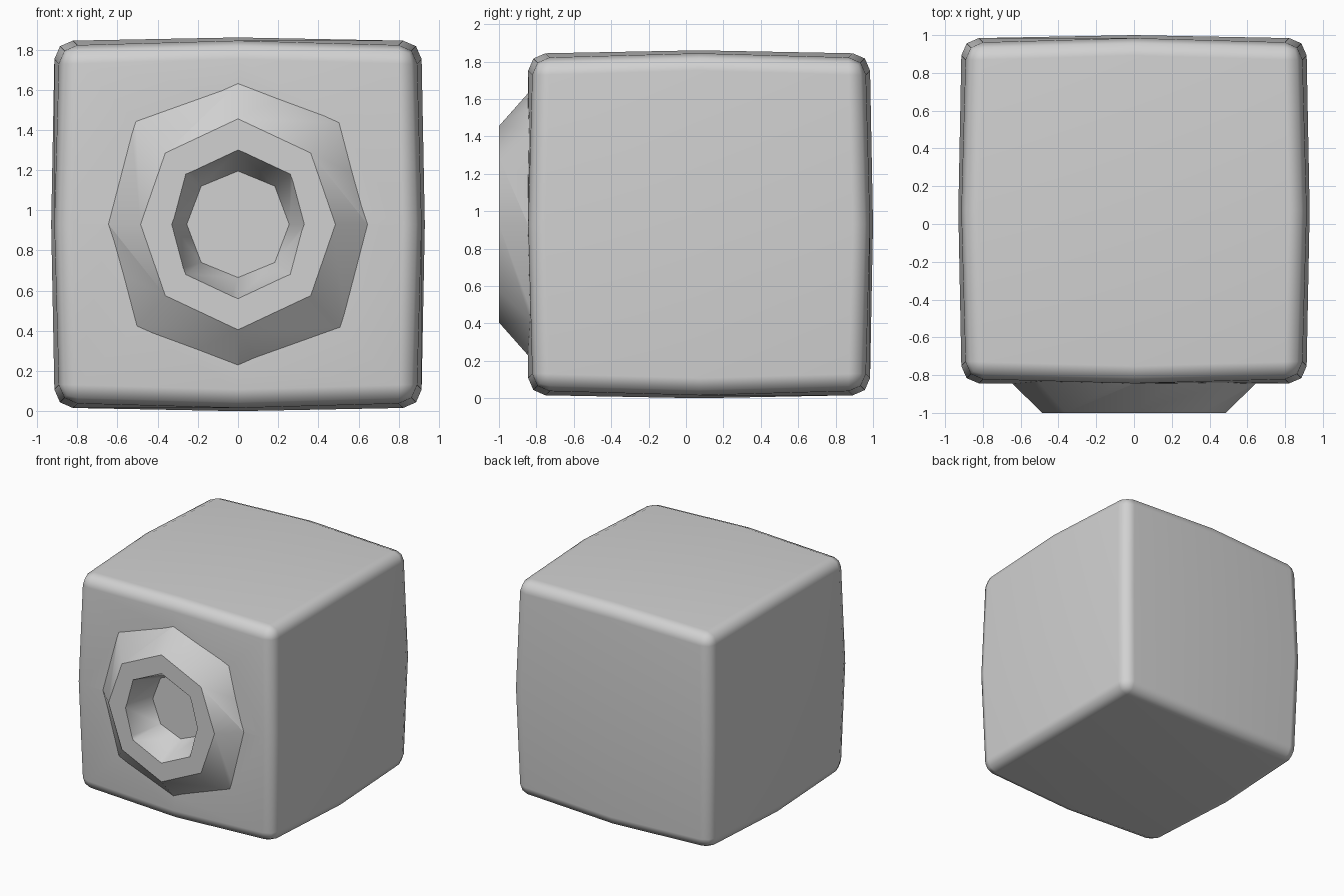
import bpy
import bmesh
from mathutils import Vector

old = bpy.data.objects.get("Cube")
if old:
    bpy.data.objects.remove(old, do_unlink=True)

CENTRE = Vector((0, 0.07, 0.93))

grey = bpy.data.materials.new("plain_grey")
grey.use_nodes = True
grey.diffuse_color = (0.64, 0.64, 0.64, 1)
grey.node_tree.nodes["Principled BSDF"].inputs["Base Color"].default_value = grey.diffuse_color


def make_object(name, bm):
    bmesh.ops.recalc_face_normals(bm, faces=bm.faces)
    mesh = bpy.data.meshes.new(name)
    bm.to_mesh(mesh)
    bm.free()
    mesh.materials.append(grey)
    obj = bpy.data.objects.new(name, mesh)
    bpy.context.collection.objects.link(obj)
    return obj


def octagon(y, side, diag_x, diag_z, top):
    """Eight points around the front axis, mirrored in x and z."""
    pts = [(side, 0), (diag_x, diag_z), (0, top), (-diag_x, diag_z),
           (-side, 0), (-diag_x, -diag_z), (0, -top), (diag_x, -diag_z)]
    return [Vector((x, y, CENTRE.z + z)) for x, z in pts]


def loft(name, back, front, extend_back=0.0, extend_front=0.0):
    """Solid between two octagons, optionally continued past either end."""
    a = [b + (b - f) * extend_back for b, f in zip(back, front)]
    c = [f + (f - b) * extend_front for b, f in zip(back, front)]
    bm = bmesh.new()
    va, vc = [bm.verts.new(p) for p in a], [bm.verts.new(p) for p in c]
    bm.faces.new(va)
    bm.faces.new(vc)
    for i in range(8):
        j = (i + 1) % 8
        bm.faces.new((va[i], va[j], vc[j], vc[i]))
    return make_object(name, bm)


def boolean(target, tool, operation):
    tool.hide_render = True
    mod = target.modifiers.new(operation, 'BOOLEAN')
    mod.operation = operation
    mod.solver = 'EXACT'
    mod.object = tool
    bpy.context.view_layer.objects.active = target
    bpy.ops.object.modifier_apply(modifier=mod.name)
    bpy.data.objects.remove(tool, do_unlink=True)


# Bulging cube: face centres stand furthest out, corners least
bm = bmesh.new()
bmesh.ops.create_cube(bm, size=2)
bmesh.ops.subdivide_edges(bm, edges=bm.edges[:], cuts=1, use_grid_fill=True)
reach = {1: 0.93, 2: 0.912, 3: 0.887}
for v in bm.verts:
    count = sum(abs(c) > 0.5 for c in v.co)
    if count == 1 and v.co.y < -0.5:
        v.co.y = -0.92
    else:
        v.co *= reach[count]
    v.co += CENTRE

# Rounded cube edges
bm.normal_update()
rims = [e for e in bm.edges if e.calc_face_angle(0) > 0.8]
bmesh.ops.bevel(bm, geom=rims, offset=0.09, offset_type='OFFSET', segments=2,
                profile=0.5, affect='EDGES', clamp_overlap=True)
body = make_object("rounded_cube", bm)

# Raised octagonal collar on the front
collar = loft("collar", octagon(-0.845, 0.645, 0.497, 0.50, 0.70),
              octagon(-1.0, 0.485, 0.362, 0.355, 0.525), extend_back=0.3)
boolean(body, collar, 'UNION')

# Tapered socket sunk through the collar
socket = loft("socket", octagon(-0.75, 0.255, 0.183, 0.19, 0.265),
              octagon(-1.0, 0.33, 0.26, 0.25, 0.37), extend_front=0.2)
boolean(body, socket, 'DIFFERENCE')

# Smooth shading, with creases only around the octagon outlines
bm = bmesh.new()
bm.from_mesh(body.data)
bm.normal_update()
for f in bm.faces:
    f.smooth = True
    f.material_index = 0
for e in bm.edges:
    a, b = e.verts
    mid = (a.co + b.co) / 2 - CENTRE
    on_front = mid.y < -0.75 and max(abs(mid.x), abs(mid.z)) < 0.75
    flat = abs(a.co.y - b.co.y) < 0.4 * e.calc_length()
    e.smooth = not (on_front and flat and e.calc_face_angle(0) > 0.35)
bm.to_mesh(body.data)
bm.free()

weighted = body.modifiers.new("even_shading", 'WEIGHTED_NORMAL')
weighted.keep_sharp = True
